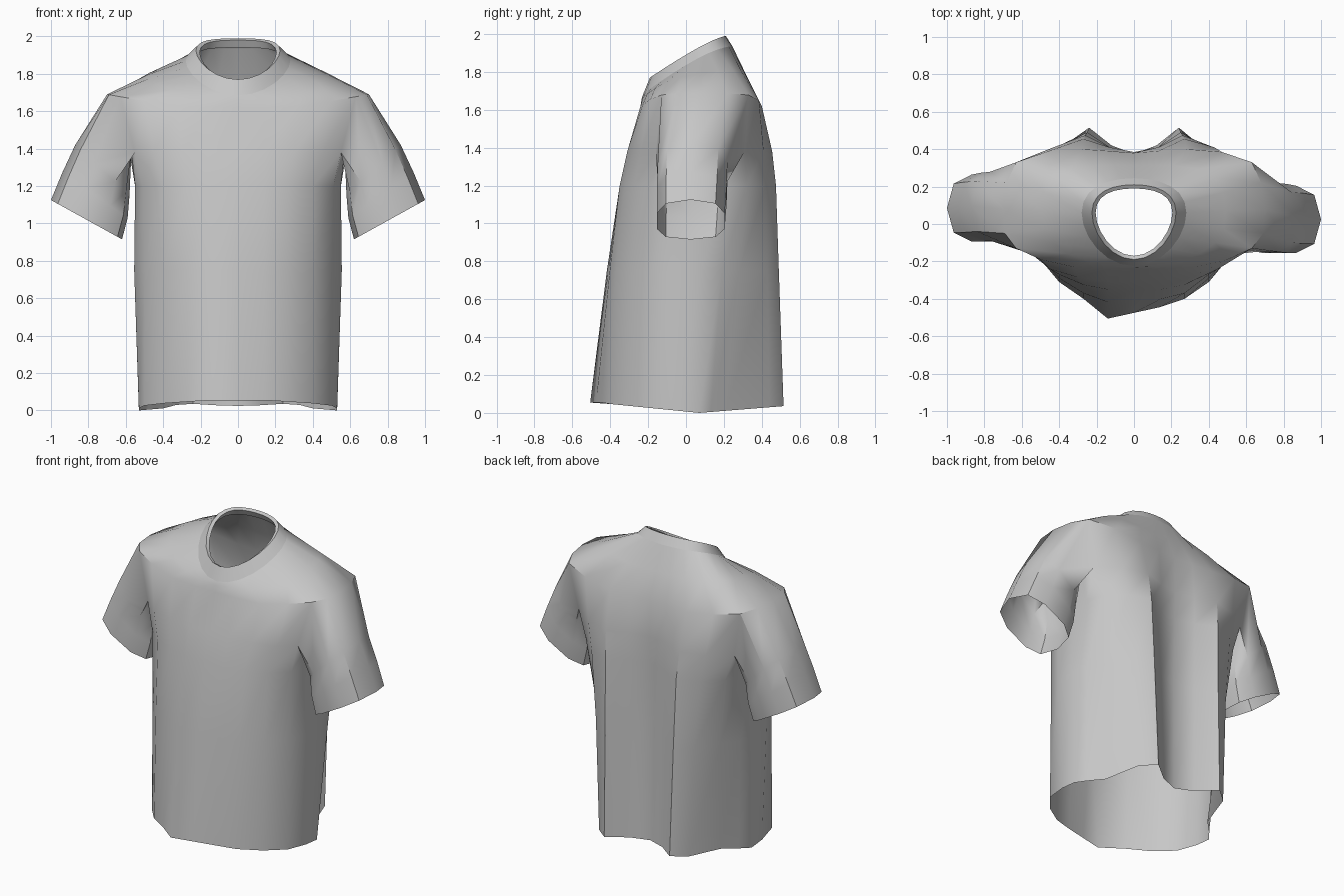
import bpy
import bmesh
from math import sin, cos, radians, copysign
from mathutils import Vector

default_cube = bpy.data.objects.get("Cube")
if default_cube:
    bpy.data.objects.remove(default_cube, do_unlink=True)

COLUMNS = 24

fabric = bpy.data.materials.new("grey_fabric")
fabric.use_nodes = True
fabric_colour = (0.57, 0.57, 0.57, 1)
fabric.diffuse_color = fabric_colour
fabric.node_tree.nodes["Principled BSDF"].inputs["Base Color"].default_value = fabric_colour


def finish(bm, name, crease_angle):
    mesh = bpy.data.meshes.new(name)
    bm.to_mesh(mesh)
    bm.free()
    mesh.materials.append(fabric)
    obj = bpy.data.objects.new(name, mesh)
    bpy.context.collection.objects.link(obj)
    bpy.ops.object.select_all(action='DESELECT')
    obj.select_set(True)
    bpy.context.view_layer.objects.active = obj
    bpy.ops.object.shade_smooth_by_angle(angle=radians(crease_angle))


def mirrored_ring(half):
    """Complete a half outline (front centre, left side, back centre)."""
    return half + [Vector((-p.x, p.y, p.z)) for p in reversed(half[1:-1])]


def add_ring(bm, points):
    return [bm.verts.new(p) for p in points]


def bridge(bm, lower, upper, skip=()):
    count = len(lower)
    for i in range(count):
        if i not in skip:
            k = (i + 1) % count
            bm.faces.new((lower[i], lower[k], upper[k], upper[i]))


def boxy(value):
    """Push a sine or cosine outward, for a squarer oval."""
    return copysign(abs(value) ** 0.65, value)


def neck_ring(width, depth, side_z, tilt, sag):
    """Oval that rises from the front of the neck to the back."""
    points = []
    for i in range(COLUMNS):
        a = radians(-90 + i * 360 / COLUMNS)
        s, c = sin(a), cos(a)
        points.append(Vector((width * c, 0.01 + depth * s + 0.05 * c * c,
                              side_z + tilt * s - sag * s * s)))
    return points


# Half outlines of the torso, front centre round to back centre
sections = {
    0: [(0, -.475), (.14, -.475), (.27, -.4), (.4, -.31), (.5, -.19), (.53, -.04), (.53, .07),
        (.48, .13), (.4, .21), (.33, .44), (.24, .515), (.12, .42), (0, .375)],
    0.75: [(0, -.41), (.14, -.41), (.27, -.37), (.4, -.29), (.5, -.18), (.555, -.05), (.555, .08),
           (.53, .19), (.45, .28), (.36, .43), (.25, .49), (.13, .41), (0, .37)],
    1.2: [(0, -.35), (.14, -.35), (.27, -.325), (.4, -.27), (.51, -.17), (.55, -.06), (.55, .08),
          (.55, .21), (.51, .32), (.4, .42), (.26, .475), (.13, .41), (0, .38)],
    1.38: [(0, -.31), (.14, -.31), (.3, -.285), (.45, -.24), (.55, -.16), (.57, -.06), (.57, .08),
           (.58, .2), (.57, .31), (.43, .41), (.27, .455), (.13, .41), (0, .385)],
    1.62: [(0, -.24), (.14, -.24), (.32, -.23), (.5, -.19), (.63, -.13), (.69, -.05), (.7, .08),
           (.68, .22), (.63, .33), (.47, .385), (.28, .4), (.13, .39), (0, .38)],
}


def torso_ring(z, outline):
    half = []
    for x, y in outline:
        height = z
        if z == 0:      # hem dips at the sides
            height = 0.1 * max(0.07 - y, 0) + 0.08 * max(y - 0.07, 0)
        elif z > 1.6:   # shoulder tip
            height += 0.07 * max(0, (x - 0.3) / 0.4)
        half.append(Vector((x, y, height)))
    ring = mirrored_ring(half)
    for p in ring:      # one soft fold beside the front centre
        if p.y < -0.2 and abs(p.x) < 0.2:
            p.y += 0.22 * p.x * max(0, 1 - z)
    return ring


# Torso with open armholes
bm = bmesh.new()
rings = [torso_ring(z, outline) for z, outline in sections.items()]
collar_base = neck_ring(0.28, 0.235, 1.87, 0.125, 0.06)
yoke = [a.lerp(b, 0.5) + Vector((0, 0, 0.012)) for a, b in zip(rings[-1], collar_base)]
rows = [add_ring(bm, r) for r in rings + [yoke, collar_base]]
left_gap = set(range(4, 8))
right_gap = {COLUMNS - 1 - c for c in left_gap}
ARMHOLE = 3
for r in range(len(rows) - 1):
    bridge(bm, rows[r], rows[r + 1], left_gap | right_gap if r == ARMHOLE else ())

# Sleeves hang from the armholes: centre, inner-to-outer half axis, depth
sleeve_rings = [
    ((0.725, 0.065, 1.285), (0.145, 0, 0.135), 0.19),
    ((0.765, 0.06, 1.15), (0.175, 0, 0.12), 0.19),
    ((0.81, 0.055, 1.02), (0.19, 0, 0.105), 0.185),
]
for side in (1, -1):
    columns = [c if side > 0 else COLUMNS - c for c in range(4, 9)]
    loop = [rows[ARMHOLE][c] for c in columns]
    loop += [rows[ARMHOLE + 1][c] for c in reversed(columns)]
    for centre, axis, depth in sleeve_rings:
        points = []
        for i in range(len(loop)):
            a = radians(36 * (i - 2) - 90)
            s = boxy(sin(a)) if sin(a) < 0 else sin(a)
            p = Vector(centre) + Vector(axis) * s
            p.y += depth * boxy(cos(a)) - 0.03 * side
            p.x *= side
            points.append(p)
        ring = add_ring(bm, points)
        if side > 0:
            bridge(bm, loop, ring)
        else:
            bridge(bm, ring, loop)
        loop = ring
finish(bm, "shirt_body_and_sleeves", 40)

# Collar band folded over at the top
bm = bmesh.new()
collar_rows = [
    collar_base,
    neck_ring(0.225, 0.20, 1.925, 0.11, 0.045),
    neck_ring(0.205, 0.18, 1.915, 0.11, 0.045),
    neck_ring(0.23, 0.20, 1.875, 0.12, 0.055),
]
bands = [add_ring(bm, r) for r in collar_rows]
for lower, upper in zip(bands, bands[1:]):
    bridge(bm, lower, upper)
finish(bm, "collar", 40)
